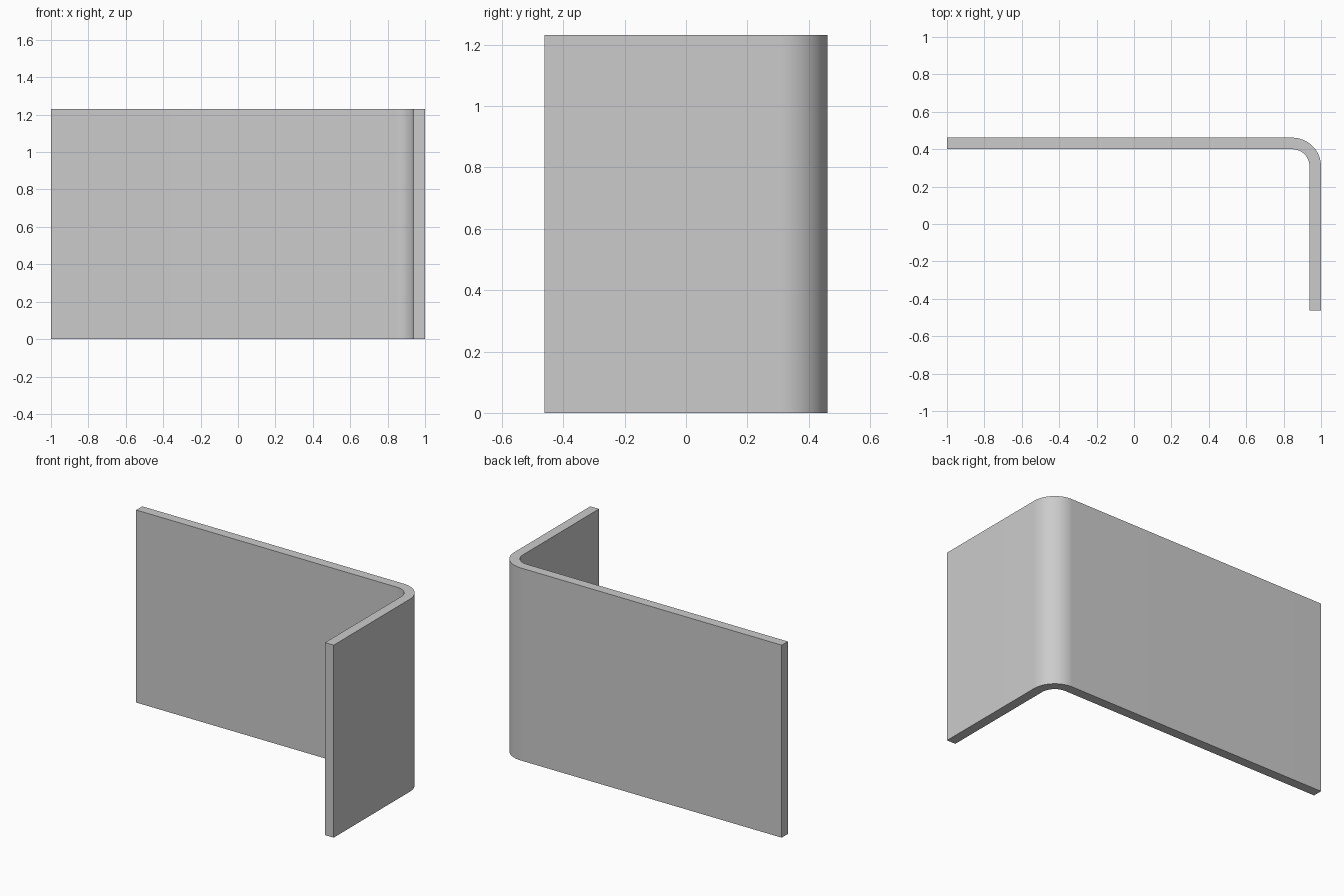
import bpy, bmesh, math

if "Cube" in bpy.data.objects:
    bpy.data.objects.remove(bpy.data.objects["Cube"])

X, Y, H = 1.0, 0.4615, 1.231     # half width, half depth, height
T, R = 0.0615, 0.154             # sheet thickness, outer bend radius
STEPS = 24


def bend(radius):
    """Quarter arc from the long wall round to the short wall."""
    cx, cy = X - R, Y - R
    return [(cx + radius * math.sin(a), cy + radius * math.cos(a))
            for a in (math.pi / 2 * i / STEPS for i in range(STEPS + 1))]


# L-shaped sheet profile: outer side, then back along the inner side
outer = [(-X, Y)] + bend(R) + [(X, -Y)]
inner = [(-X, Y - T)] + bend(R - T) + [(X - T, -Y)]
profile = outer + inner[::-1]

# Extrude the profile upward
bm = bmesh.new()
base = bm.faces.new([bm.verts.new((x, y, 0)) for x, y in profile])
top = bmesh.ops.extrude_face_region(bm, geom=[base], use_keep_orig=True)["geom"]
bmesh.ops.translate(bm, vec=(0, 0, H),
                    verts=[v for v in top if isinstance(v, bmesh.types.BMVert)])
bmesh.ops.recalc_face_normals(bm, faces=bm.faces)

mesh = bpy.data.meshes.new("bent_plate")
bm.to_mesh(mesh)
bm.free()
plate = bpy.data.objects.new("bent_plate", mesh)
bpy.context.collection.objects.link(plate)

# Smooth the bend, keep the sheet edges crisp
bpy.context.view_layer.objects.active = plate
plate.select_set(True)
bpy.ops.object.shade_smooth_by_angle(angle=math.radians(30))
